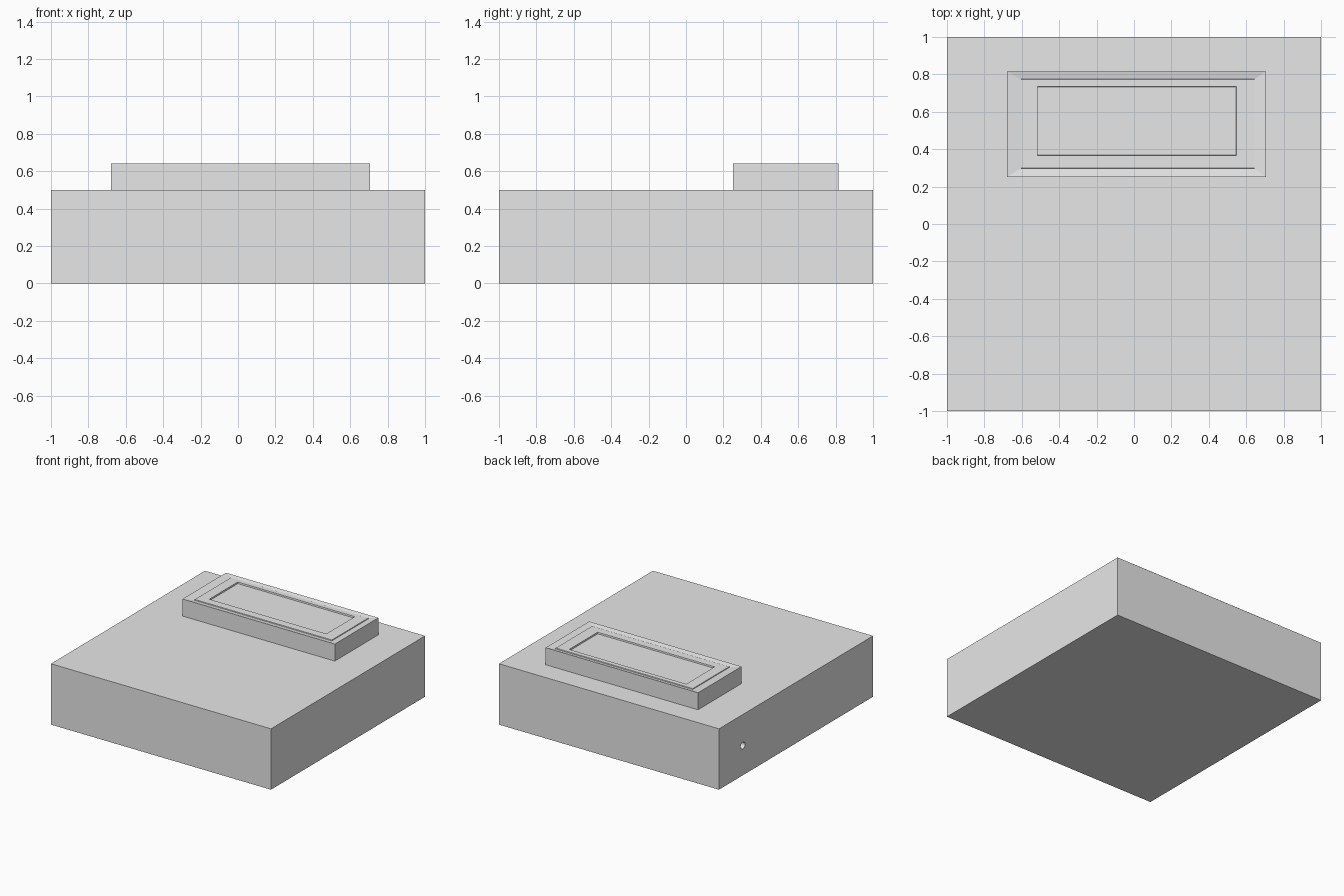
import bpy, bmesh
from math import radians

old = bpy.data.objects.get("Cube")
if old:
    bpy.data.objects.remove(old, do_unlink=True)

# Single plain grey
grey = bpy.data.materials.new("plain grey")
grey.use_nodes = True
grey.diffuse_color = (0.8, 0.8, 0.8, 1)
grey.node_tree.nodes["Principled BSDF"].inputs["Base Color"].default_value = (0.8, 0.8, 0.8, 1)


def stacked_rings(name, rings):
    """Closed solid lofted through rectangles (x0, x1, y0, y1, z)."""
    bm = bmesh.new()
    loops = [[bm.verts.new((x, y, z)) for x, y in
              ((x0, y0), (x1, y0), (x1, y1), (x0, y1))]
             for x0, x1, y0, y1, z in rings]
    for a, b in zip(loops, loops[1:]):
        for i in range(4):
            j = (i + 1) % 4
            bm.faces.new((a[i], a[j], b[j], b[i]))
    bm.faces.new(loops[0][::-1])
    bm.faces.new(loops[-1])
    mesh = bpy.data.meshes.new(name)
    bm.to_mesh(mesh)
    bm.free()
    mesh.materials.append(grey)
    obj = bpy.data.objects.new(name, mesh)
    bpy.context.collection.objects.link(obj)
    return obj


# Square body
body = stacked_rings("body", [(-1, 1, -1, 1, 0), (-1, 1, -1, 1, 0.5)])

# Small round socket in the -x side
bpy.ops.mesh.primitive_cylinder_add(vertices=24, radius=0.028, depth=0.3,
                                    location=(-1, 0.69, 0.245),
                                    rotation=(0, radians(90), 0))
cutter = bpy.context.object
cutter.name = "socket_cutter"
cutter.data.materials.append(grey)
cutter.hide_render = True
cutter.hide_viewport = True
cut = body.modifiers.new("socket", "BOOLEAN")
cut.operation = "DIFFERENCE"
cut.solver = "EXACT"
cut.object = cutter

# Raised display housing: sloped rim, lipped bezel, recessed screen
stacked_rings("display_housing", [
    (-0.68, 0.705, 0.25, 0.815, 0.5),
    (-0.68, 0.705, 0.25, 0.815, 0.64),
    (-0.605, 0.645, 0.298, 0.775, 0.632),
    (-0.603, 0.643, 0.30, 0.773, 0.638),
    (-0.517, 0.547, 0.366, 0.735, 0.638),
    (-0.515, 0.545, 0.368, 0.733, 0.626),
])
